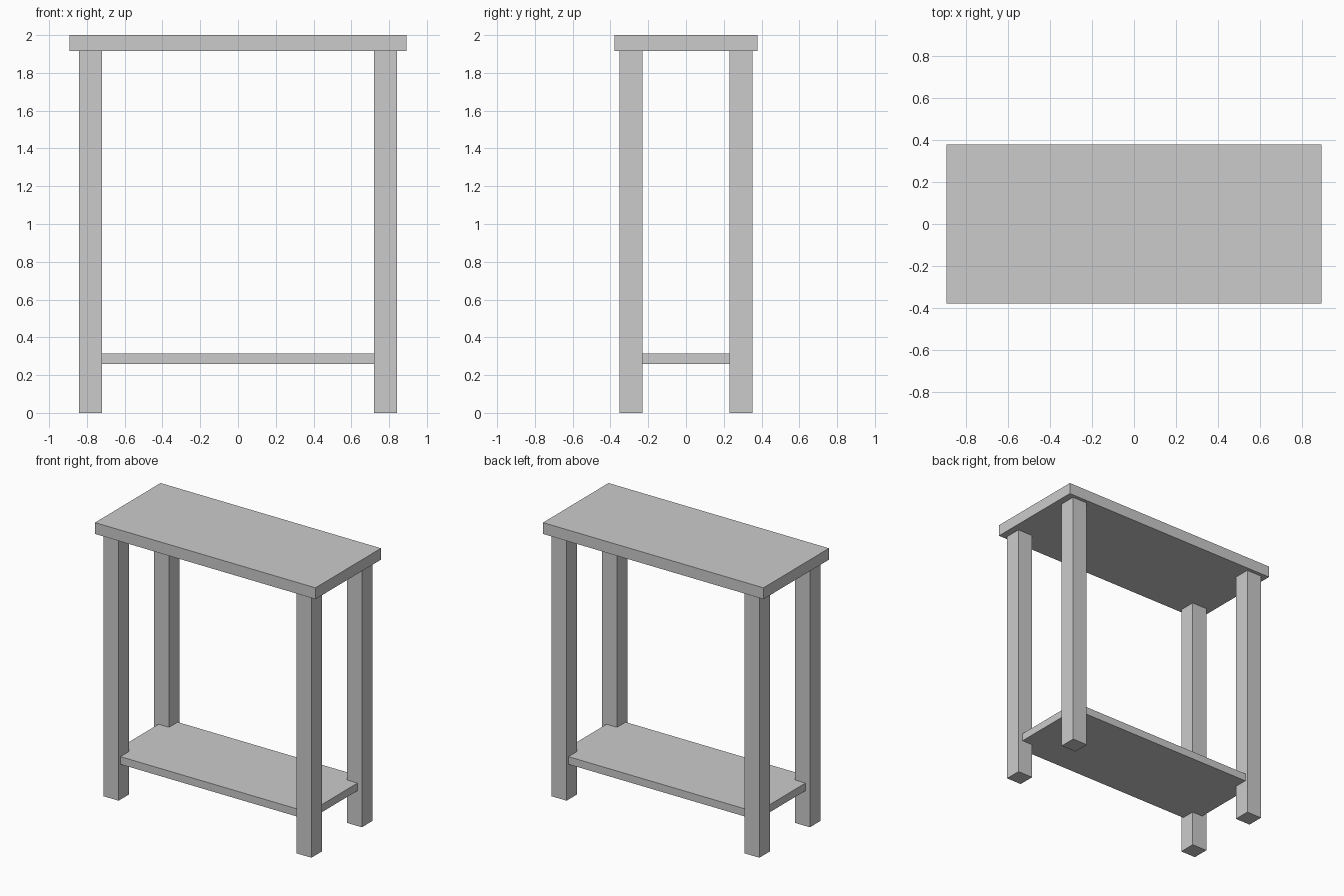
import bpy

if "Cube" in bpy.data.objects:
    bpy.data.objects.remove(bpy.data.objects["Cube"])


def box(name, x, y, z):
    """Axis-aligned box from (min, max) ranges."""
    size = [b - a for a, b in (x, y, z)]
    centre = [(a + b) / 2 for a, b in (x, y, z)]
    bpy.ops.mesh.primitive_cube_add(size=1)
    obj = bpy.context.object
    obj.name = name
    for v in obj.data.vertices:
        v.co = [c * s + m for c, s, m in zip(v.co, size, centre)]
    return obj


# Table top
box("table_top", (-0.893, 0.893), (-0.379, 0.379), (1.917, 2.0))

# Lower shelf, its corners let into the legs
box("lower_shelf", (-0.806, 0.806), (-0.331, 0.331), (0.258, 0.314))

# Four square legs
LEG_X, LEG_Y, HALF = 0.781, 0.292, 0.061
for sx, side in ((-1, "left"), (1, "right")):
    for sy, end in ((-1, "front"), (1, "back")):
        cx, cy = sx * LEG_X, sy * LEG_Y
        box(f"{end}_{side}_leg", (cx - HALF, cx + HALF),
            (cy - HALF, cy + HALF), (0.0, 1.917))
